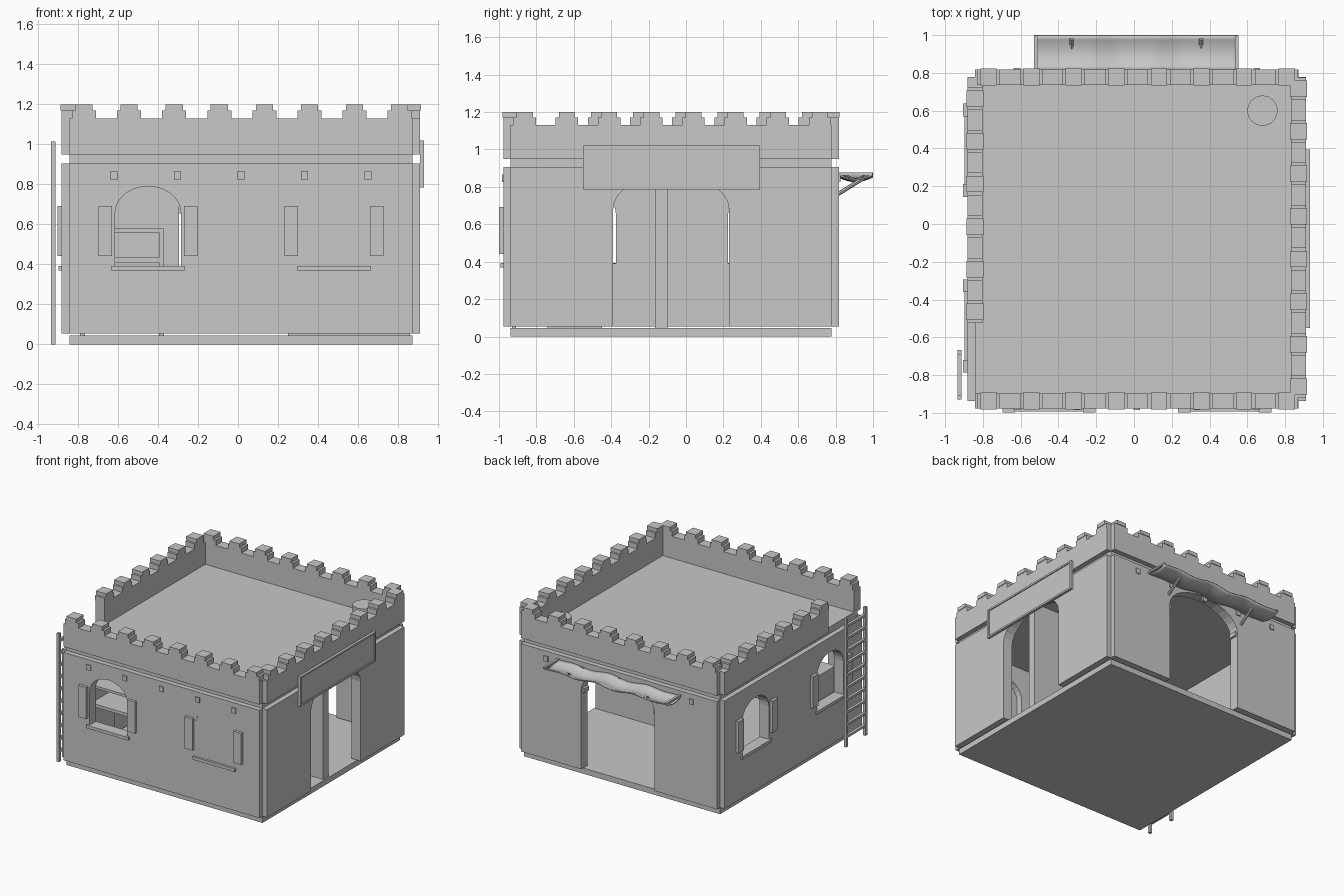
import bpy, bmesh, math
from mathutils import Vector

if "Cube" in bpy.data.objects:
    bpy.data.objects.remove(bpy.data.objects["Cube"])

stone = bpy.data.materials.new("plain grey")
stone.use_nodes = True
GREY = (0.58, 0.58, 0.58, 1)
stone.diffuse_color = GREY
stone.node_tree.nodes["Principled BSDF"].inputs["Base Color"].default_value = GREY

# Plan limits of the slabs (front/back walls run W..E, side walls run S..N)
W, E, S, N = -0.843, 0.872, -0.938, 0.778
OUT = 0.039      # how far each wall stands out past its neighbours
THICK = 0.08


def finish(name, bm):
    bmesh.ops.recalc_face_normals(bm, faces=bm.faces)
    mesh = bpy.data.meshes.new(name)
    bm.to_mesh(mesh)
    bm.free()
    mesh.materials.append(stone)
    obj = bpy.data.objects.new(name, mesh)
    bpy.context.collection.objects.link(obj)
    return obj


def add_box(bm, x, y, z):
    """Box from (low, high) pairs."""
    verts = bmesh.ops.create_cube(bm, size=1)["verts"]
    for v in verts:
        v.co = Vector([(a + b) / 2 + c * (b - a) for c, (a, b) in zip(v.co, (x, y, z))])


def box(name, x, y, z):
    bm = bmesh.new()
    add_box(bm, x, y, z)
    return finish(name, bm)


def rod(name, start, end, radius, sides=8):
    bm = bmesh.new()
    a, b = Vector(start), Vector(end)
    bmesh.ops.create_cone(bm, cap_ends=True, segments=sides, radius1=radius,
                          radius2=radius, depth=(b - a).length)
    turn = (b - a).to_track_quat('Z', 'Y')
    for v in bm.verts:
        v.co = turn @ v.co + (a + b) / 2
    return finish(name, bm)


def place(side, along, out):
    """Wall coordinates to (x, y): out is the distance past the wall face."""
    return {"front": (along, S - OUT - out), "back": (along, N + OUT + out),
            "left": (W - OUT - out, along), "right": (E + OUT + out, along)}[side]


def add_wall_box(bm, side, along, out, z):
    p, q = place(side, along[0], out[0]), place(side, along[1], out[1])
    add_box(bm, sorted((p[0], q[0])), sorted((p[1], q[1])), z)


def wall_box(name, side, along, out, z):
    bm = bmesh.new()
    add_wall_box(bm, side, along, out, z)
    return finish(name, bm)


def cut_arch(wall, side, centre, half, bottom, spring, top, steps=14):
    """Cut an arched opening through a wall."""
    outline = [(centre - half, bottom), (centre + half, bottom)]
    for i in range(steps + 1):
        a = math.pi * i / steps
        outline.append((centre + half * math.cos(a), spring + (top - spring) * math.sin(a)))
    bm = bmesh.new()
    rings = [[bm.verts.new((*place(side, s, depth), z)) for s, z in outline]
             for depth in (-0.2, 0.1)]
    for ring in rings:
        bm.faces.new(ring)
    for i in range(len(outline)):
        j = (i + 1) % len(outline)
        bm.faces.new((rings[0][i], rings[0][j], rings[1][j], rings[1][i]))
    cutter = finish("arch_cutter", bm)
    mod = wall.modifiers.new("opening", 'BOOLEAN')
    mod.operation, mod.solver, mod.object = 'DIFFERENCE', 'EXACT', cutter
    bpy.context.view_layer.objects.active = wall
    bpy.ops.object.modifier_apply(modifier=mod.name)
    bpy.data.objects.remove(cutter)


# Floor, roof and round roof hatch
box("floor", (W, E), (S, N), (0, 0.045))
box("roof", (W, E), (S, N), (0.905, 0.957))
rod("roof_hatch", (0.68, 0.6, 0.95), (0.68, 0.6, 1.09), 0.08, 32)

# Walls, parapets and stepped battlements; the left parapet stops short for the ladder
SPANS = {"front": (W, E), "back": (W, E), "left": (S, N), "right": (S, N)}
FIRST_MERLON = {"front": -0.77, "back": -0.77, "left": -0.465, "right": -0.862}
walls = {}
for side, span in SPANS.items():
    walls[side] = wall_box(side + "_wall", side, span, (-THICK, 0), (0.053, 0.905))
    start = -0.52 if side == "left" else span[0]
    wall_box(side + "_parapet", side, (start, span[1]), (-THICK, 0), (0.95, 1.13))
    bm = bmesh.new()
    for i in range(6 if side == "left" else 8):
        c = FIRST_MERLON[side] + i * 0.2255
        for half, low, high, lip in ((0.06, 1.13, 1.17, 0), (0.043, 1.17, 1.2, 0.005)):
            add_wall_box(bm, side, (c - half, c + half), (-THICK - lip, lip), (low, high))
    finish(side + "_battlements", bm)

# Windows: shutters and sill on each, one of them walled up from behind
WINDOWS = (("front", -0.45), ("front", 0.48), ("left", -0.54), ("left", 0.39))
for side, c in WINDOWS:
    cut_arch(walls[side], side, c, 0.165, 0.39, 0.655, 0.79)
    wall_box("window_sill", side, (c - 0.185, c + 0.185), (-0.03, 0.015), (0.368, 0.392))
    for s in (-1, 1):
        m = c + s * 0.213
        wall_box("shutter", side, (m - 0.034, m + 0.034), (-0.01, 0.022), (0.442, 0.692))
wall_box("window_panel", "front", (0.3, 0.66), (-0.03, -0.002), (0.38, 0.81))

# Arched doorways
cut_arch(walls["right"], "right", -0.08, 0.31, 0.03, 0.68, 0.865)
cut_arch(walls["back"], "back", 0.025, 0.32, 0.03, 0.68, 0.865)
for along in ((-0.3, -0.28), (0.325, 0.35)):
    wall_box("door_impost", "back", along, (-0.07, -0.01), (0.655, 0.69))

# Dividing wall behind the side doorway
box("dividing_wall", (0.25, 0.86), (-0.165, -0.1), (0.045, 0.905))

# Beam ends under the roof
for side in ("front", "back"):
    for i in range(5):
        c = -0.62 + i * 0.3175
        wall_box("beam_end", side, (c - 0.018, c + 0.018), (-0.01, 0.008), (0.825, 0.866))

# Sign board with raised rim
wall_box("sign_board", "right", (-0.55, 0.395), (0, 0.012), (0.785, 1.02))
for z in (0.785, 1.006):
    wall_box("sign_rim", "right", (-0.55, 0.395), (0, 0.02), (z, z + 0.014))
for y in (-0.55, 0.381):
    wall_box("sign_rim", "right", (y, y + 0.014), (0, 0.02), (0.785, 1.02))

# Ladder
for y in (-0.93, -0.69):
    box("ladder_rail", (-0.935, -0.913), (y, y + 0.022), (0, 1.015))
for i in range(10):
    z = 0.07 + i * 0.097
    box("ladder_rung", (-0.935, -0.913), (-0.92, -0.68), (z, z + 0.018))

# Rippled cloth awning, held by flat end slats and struts
bm = bmesh.new()
bmesh.ops.create_grid(bm, x_segments=40, y_segments=8, size=1)
for v in bm.verts:
    u, t = v.co.x, (v.co.y + 1) / 2
    sag = math.sin(math.pi * t) * 0.024
    ripple = 0.011 * math.sin(u * 10) * (1 - u * u)
    v.co = (0.01 + 0.54 * u, 0.815 + 0.183 * t, 0.868 - sag + ripple)
awning = finish("awning_cloth", bm)
solid = awning.modifiers.new("thickness", 'SOLIDIFY')
solid.thickness = 0.008
for p in awning.data.polygons:
    p.use_smooth = True
for x in (-0.53, 0.535):
    box("awning_slat", (x, x + 0.018), (0.815, 0.998), (0.862, 0.876))
for x in (-0.33, 0.355):
    rod("awning_strut", (x, 0.81, 0.76), (x, 0.98, 0.866), 0.011)

# Low shelf unit inside the room, open at the front
for z in ((0.41, 0.435), (0.56, 0.58)):
    box("shelf_board", (-0.79, -0.37), (-0.74, -0.45), z)
for x in (-0.79, -0.395):
    box("shelf_side", (x, x + 0.025), (-0.74, -0.45), (0.045, 0.57))
